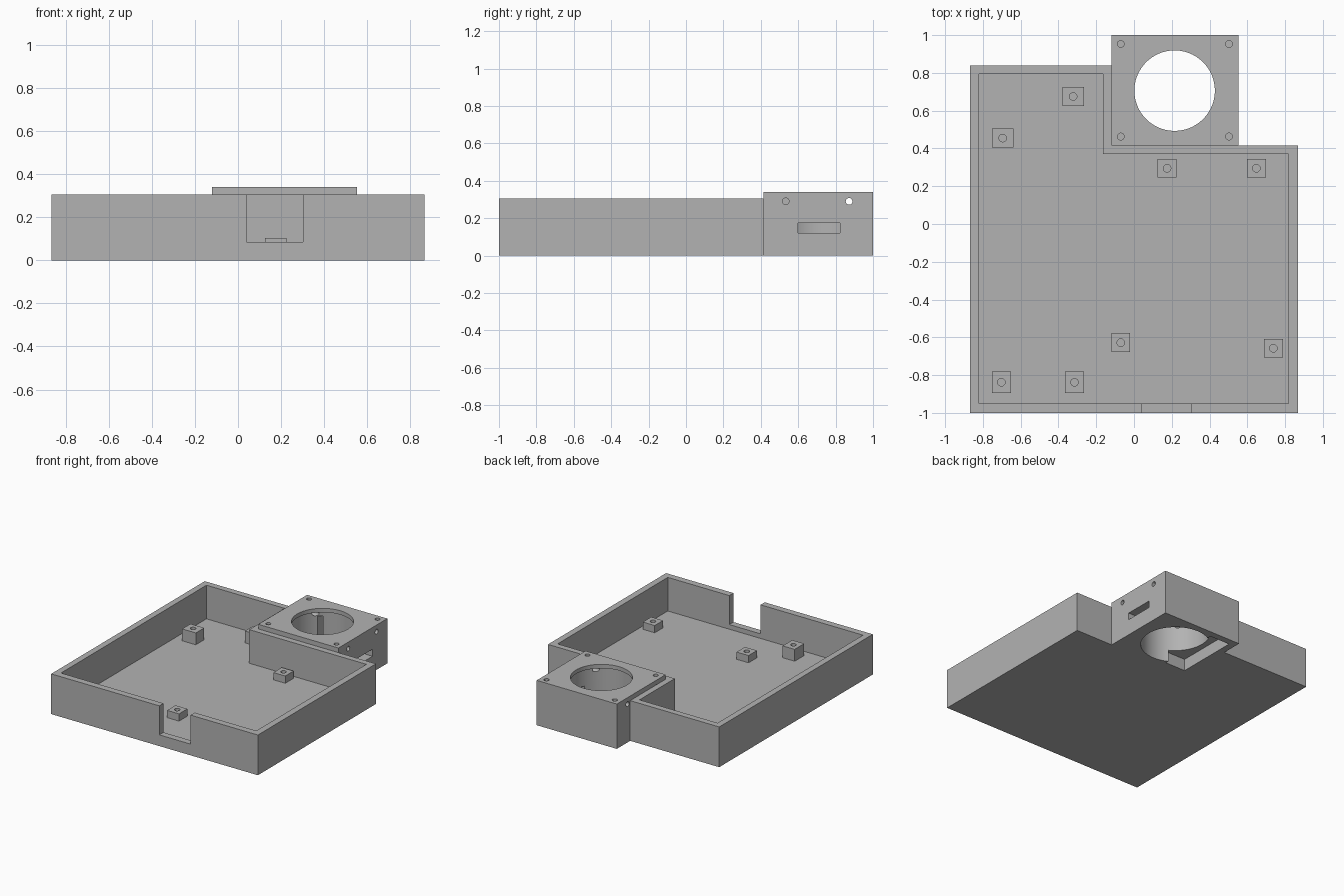
import bpy, bmesh, math
from mathutils import Matrix, Vector

cube = bpy.data.objects.get("Cube")
if cube:
    bpy.data.objects.remove(cube, do_unlink=True)

grey = bpy.data.materials.new("plain grey")
grey.use_nodes = True
COLOUR = (0.45, 0.45, 0.45, 1)
grey.diffuse_color = COLOUR
grey.node_tree.nodes["Principled BSDF"].inputs["Base Color"].default_value = COLOUR


def finish(name, bm):
    bmesh.ops.recalc_face_normals(bm, faces=bm.faces)
    mesh = bpy.data.meshes.new(name)
    bm.to_mesh(mesh)
    bm.free()
    mesh.materials.append(grey)
    obj = bpy.data.objects.new(name, mesh)
    bpy.context.collection.objects.link(obj)
    return obj


def prism(name, points, z0, z1):
    bm = bmesh.new()
    face = bm.faces.new([bm.verts.new((x, y, z0)) for x, y in points])
    ext = bmesh.ops.extrude_face_region(bm, geom=[face])
    moved = [v for v in ext["geom"] if isinstance(v, bmesh.types.BMVert)]
    bmesh.ops.translate(bm, verts=moved, vec=(0, 0, z1 - z0))
    return finish(name, bm)


def box(name, x0, x1, y0, y1, z0, z1):
    return prism(name, [(x0, y0), (x1, y0), (x1, y1), (x0, y1)], z0, z1)


def rod(name, centre, radius, length, sides=24, axis="Z"):
    turn = Matrix.Rotation(math.pi / 2, 4, "Y") if axis == "X" else Matrix()
    bm = bmesh.new()
    bmesh.ops.create_cone(bm, cap_ends=True, segments=sides, radius1=radius, radius2=radius,
                          depth=length, matrix=Matrix.Translation(Vector(centre)) @ turn)
    return finish(name, bm)


def activate(obj):
    bpy.ops.object.select_all(action="DESELECT")
    obj.select_set(True)
    bpy.context.view_layer.objects.active = obj


def carve(obj, cutters):
    activate(obj)
    for cutter in cutters:
        mod = obj.modifiers.new("cut", "BOOLEAN")
        mod.operation = "DIFFERENCE"
        mod.solver = "EXACT"
        mod.object = cutter
        bpy.ops.object.modifier_apply(modifier=mod.name)
        bpy.data.objects.remove(cutter, do_unlink=True)
    bpy.ops.object.shade_smooth_by_angle(angle=math.radians(30))


def l_shape(left, right, front, back, step_x, step_y):
    return [(left, front), (right, front), (right, step_y),
            (step_x, step_y), (step_x, back), (left, back)]


# Open L-shaped tray with a cable notch in the front wall
FLOOR, WALL_TOP = 0.05, 0.305
tray = prism("tray", l_shape(-0.867, 0.867, -1, 0.84, -0.12, 0.415), 0, WALL_TOP)
carve(tray, [
    prism("tray_cavity", l_shape(-0.82, 0.818, -0.95, 0.793, -0.165, 0.37), FLOOR, 0.5),
    box("cable_notch", 0.04, 0.302, -1.1, -0.9, 0.085, 0.5),
])

# Mounting posts: centre, size, top height
LOW, HIGH = 0.105, 0.14
posts = [
    (-0.695, 0.455, 0.115, 0.1, HIGH), (-0.322, 0.675, 0.115, 0.1, HIGH),
    (-0.702, -0.838, 0.1, 0.115, HIGH), (-0.315, -0.838, 0.1, 0.115, HIGH),
    (0.175, 0.295, 0.1, 0.1, LOW), (0.648, 0.295, 0.1, 0.1, LOW),
    (-0.07, -0.628, 0.1, 0.1, LOW), (0.738, -0.658, 0.1, 0.1, LOW),
]
for i, (x, y, w, d, top) in enumerate(posts):
    post = box(f"mounting_post_{i + 1}", x - w / 2, x + w / 2, y - d / 2, y + d / 2, FLOOR, top)
    carve(post, [rod("post_hole", (x, y, top), 0.02, 0.08)])

# Round housing block: bore with a thin top lip, underside recess, slots and screw holes
CX, CY, TOP = 0.215, 0.706, 0.34
housing = box("round_housing", -0.12, 0.552, 0.415, 1, 0, TOP)
cutters = [
    rod("lip_opening", (CX, CY, 0.3), 0.213, 0.4, 96),
    rod("bore", (CX, CY, 0.105), 0.242, 0.41, 96),
    box("underside_recess", -0.07, 0.1, 0.467, 0.95, -0.1, 0.09),
    box("wire_slit", 0.05, 0.08, 0.85, 0.95, -0.1, 0.27),
    box("side_slot", 0.4, 0.6, 0.6, 0.823, 0.122, 0.175),
]
for y in (0.533, 0.872):
    cutters.append(rod("side_screw_hole", (CX, y, 0.29), 0.018, 1, 24, "X"))
for x in (-0.07, 0.503):
    for y in (0.463, 0.953):
        cutters.append(rod("top_screw_hole", (x, y, TOP), 0.018, 0.2))
carve(housing, cutters)
